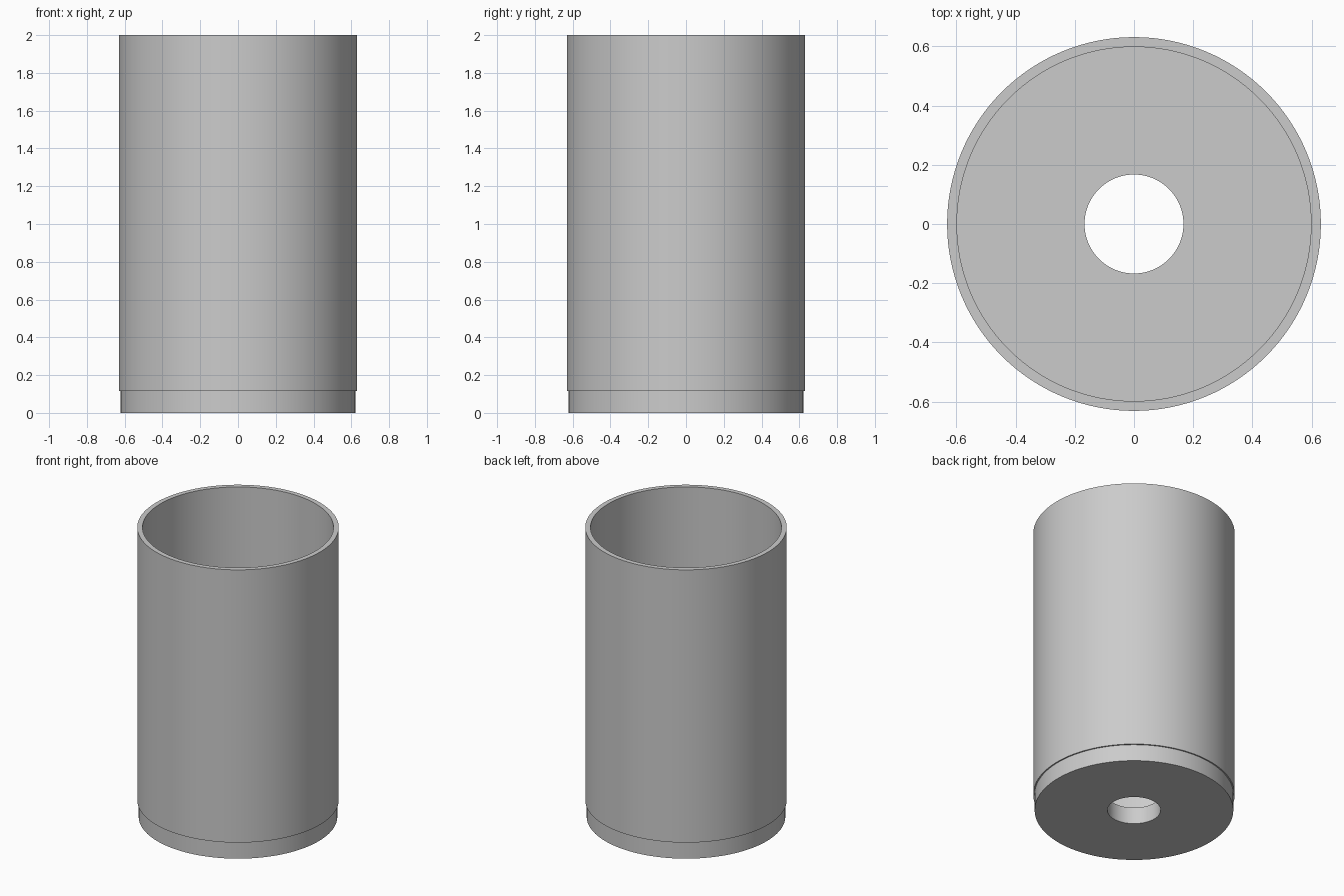
import bpy, bmesh, math

cube = bpy.data.objects.get("Cube")
if cube:
    bpy.data.objects.remove(cube, do_unlink=True)

SEGMENTS = 128
OUTER, BASE, INNER, HOLE = 0.631, 0.622, 0.598, 0.167
HEIGHT, STEP = 2.0, 0.115

grey = bpy.data.materials.new("plain grey")
grey.use_nodes = True
colour = (0.6, 0.6, 0.6, 1)
grey.diffuse_color = colour
grey.node_tree.nodes["Principled BSDF"].inputs["Base Color"].default_value = colour


def lathe(name, profile):
    """Revolve a closed (radius, height) profile about the z axis."""
    bm = bmesh.new()
    verts = [bm.verts.new((r, 0, z)) for r, z in profile]
    edges = [bm.edges.new((a, b)) for a, b in zip(verts, verts[1:] + verts[:1])]
    bmesh.ops.spin(bm, geom=verts + edges, cent=(0, 0, 0), axis=(0, 0, 1),
                   angle=math.tau, steps=SEGMENTS, use_merge=True)
    bmesh.ops.remove_doubles(bm, verts=bm.verts, dist=0.0001)
    bmesh.ops.recalc_face_normals(bm, faces=bm.faces)
    mesh = bpy.data.meshes.new(name)
    bm.to_mesh(mesh)
    bm.free()
    mesh.materials.append(grey)
    obj = bpy.data.objects.new(name, mesh)
    bpy.context.collection.objects.link(obj)
    bpy.ops.object.select_all(action="DESELECT")
    obj.select_set(True)
    bpy.context.view_layer.objects.active = obj
    bpy.ops.object.shade_smooth_by_angle(angle=math.radians(30))
    return obj


# Open cup with a stepped foot and a drilled floor
lathe("cup_body", [
    (HOLE, 0), (BASE, 0), (BASE, STEP), (OUTER, STEP),
    (OUTER, HEIGHT), (INNER, HEIGHT), (INNER, STEP), (HOLE, STEP),
])
